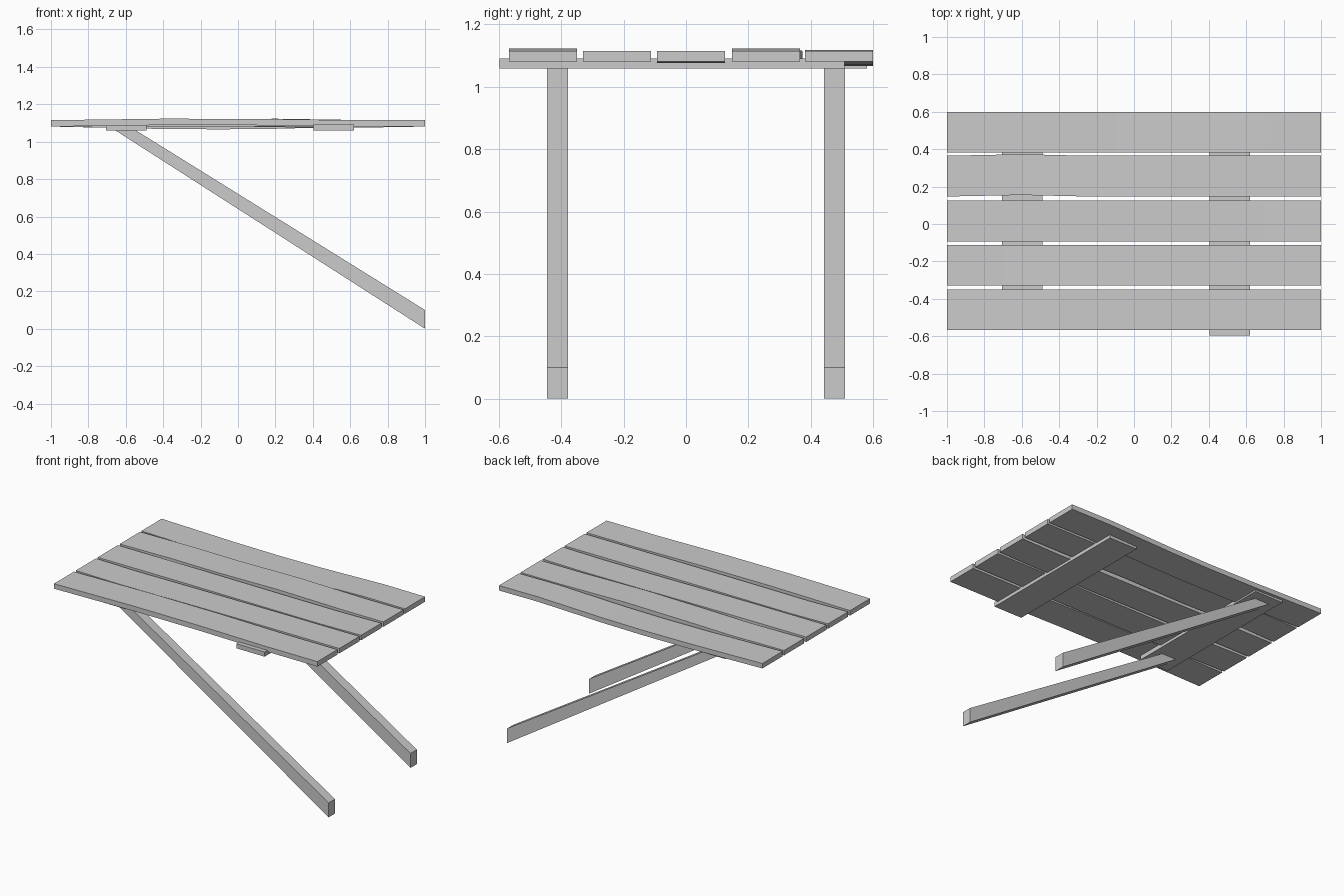
import bpy, bmesh

if "Cube" in bpy.data.objects:
    bpy.data.objects.remove(bpy.data.objects["Cube"])


def sweep(name, rings):
    """Solid from a row of equal vertex rings, capped at both ends."""
    bm = bmesh.new()
    vr = [[bm.verts.new(p) for p in r] for r in rings]
    n = len(vr[0])
    for a, b in zip(vr, vr[1:]):
        for i in range(n):
            j = (i + 1) % n
            bm.faces.new((a[i], a[j], b[j], b[i]))
    bm.faces.new(vr[0])
    bm.faces.new(vr[-1])
    bmesh.ops.recalc_face_normals(bm, faces=bm.faces)
    me = bpy.data.meshes.new(name)
    bm.to_mesh(me)
    bm.free()
    ob = bpy.data.objects.new(name, me)
    bpy.context.collection.objects.link(ob)
    return ob


def rect(x, y0, y1, z0, z1):
    return [(x, y0, z0), (x, y1, z0), (x, y1, z1), (x, y0, z1)]


# Table top: five slightly warped planks; bends are (x, sideways, up)
planks = [
    (-0.567, -0.350, [(-0.4, 0, 0.008), (0.1, 0, 0.007), (0.6, 0, 0)]),
    (-0.330, -0.112, [(-0.7, 0, -0.005), (-0.2, 0, -0.002), (0.4, 0, 0)]),
    (-0.093, 0.125, [(-0.4, 0, 0), (0.3, 0, -0.004), (0.7, 0, -0.005)]),
    (0.147, 0.365, [(-0.6, 0.008, 0), (-0.25, 0, 0.002), (0.2, 0, 0.008), (0.7, 0, 0)]),
    (0.381, 0.600, [(-0.45, 0, -0.012), (-0.1, 0, -0.015), (0.2, 0, -0.012), (0.7, 0, 0.002)]),
]
for k, (y0, y1, bends) in enumerate(planks):
    path = [(-1, 0, 0)] + bends + [(1, 0, 0)]
    sweep(f"plank_{k + 1}", [rect(x, y0 + s, y1 + s, 1.081 + u, 1.115 + u)
                             for x, s, u in path])

# Cross battens under the planks
for name, x0, x1, y0, y1 in (("left_batten", -0.705, -0.49, -0.52, 0.58),
                             ("right_batten", 0.405, 0.62, -0.597, 0.508)):
    sweep(name, [rect(x, y0, y1, 1.059, 1.091) for x in (x0, x1)])

# Slanted legs, cut vertically at the foot and flat under the batten
profile = [(1, 0), (1, 0.1), (-0.545, 1.06), (-0.655, 1.06)]
for name, y0, y1 in (("front_leg", -0.445, -0.378), ("back_leg", 0.442, 0.51)):
    sweep(name, [[(x, y, z) for x, z in profile] for y in (y0, y1)])
